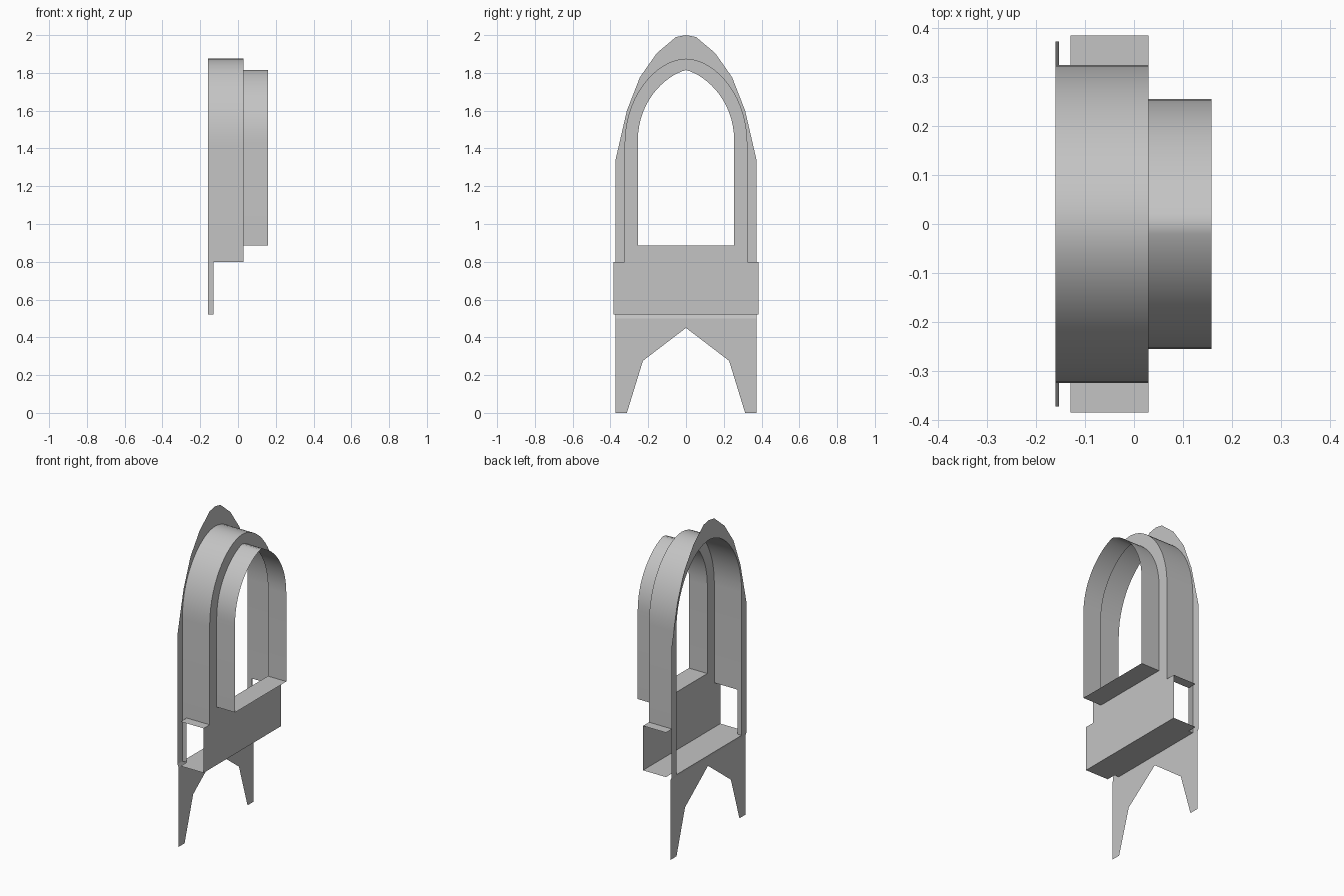
import bpy
import bmesh
from mathutils import Vector
from mathutils.geometry import interpolate_bezier

cube = bpy.data.objects.get("Cube")
if cube:
    bpy.data.objects.remove(cube, do_unlink=True)

grey = bpy.data.materials.new("plain grey")
grey.use_nodes = True
colour = (0.55, 0.55, 0.55, 1)
grey.diffuse_color = colour
grey.node_tree.nodes["Principled BSDF"].inputs["Base Color"].default_value = colour

# Main levels along the depth (x) and height (z)
BACK, TAB, FRONT, NOSE = -0.16, -0.13, 0.03, 0.158
LEG_X = -0.153
BASE, LEDGE, SILL = 0.52, 0.8, 0.885
ARCH_Y, BOX_Y, PLATE_Y, INNER_Y = 0.325, 0.385, 0.373, 0.255


def arch(p0, p1, p2, p3, steps=16):
    """Half arch in (y, z), from the spring point up to the apex."""
    pts = interpolate_bezier(*(Vector((*p, 0)) for p in (p0, p1, p2, p3)), steps)
    return [(p.x, p.y) for p in pts]


def finish(name, bm):
    mesh = bpy.data.meshes.new(name)
    bm.to_mesh(mesh)
    bm.free()
    mesh.materials.append(grey)
    obj = bpy.data.objects.new(name, mesh)
    bpy.context.collection.objects.link(obj)
    mirror = obj.modifiers.new("Mirror", 'MIRROR')
    mirror.use_axis = (False, True, False)
    return obj


def sheet(name, x, outline):
    """Flat half sheet facing +x."""
    bm = bmesh.new()
    face = bm.faces.new([bm.verts.new((x, y, z)) for y, z in outline])
    face.normal_update()
    if face.normal.x < 0:
        face.normal_flip()
    return finish(name, bm)


def strip(name, path, x0, x1, outward=1):
    """Half profile swept along x, or sloped when x0 and x1 are per-point lists."""
    bm = bmesh.new()
    rows = [[bm.verts.new((x, y, z)) for y, z in path] for x in (x0, x1)]
    for i in range(len(path) - 1):
        f = bm.faces.new((rows[0][i], rows[0][i + 1], rows[1][i + 1], rows[1][i]))
        f.normal_update()
        away = f.calc_center_median() - Vector((0, 0, 1.2))
        if f.normal.dot(away) * outward < 0:
            f.normal_flip()
    return finish(name, bm)


outer_arch = arch((ARCH_Y, 1.42), (ARCH_Y, 1.7), (0.14, 1.875), (0, 1.875))
inner_arch = arch((INNER_Y, 1.44), (INNER_Y, 1.66), (0.1, 1.79), (0, 1.815))

# Back flange: faceted pointed outline around the arch opening
crown = [(PLATE_Y, 1.34), (0.313, 1.6), (0.244, 1.777), (0.154, 1.905),
         (0.053, 1.99), (0, 2)]
sheet("back_flange", BACK, [(ARCH_Y, BASE), (PLATE_Y, BASE)] + crown + outer_arch[::-1])

# Legs, joined to the flange by a narrow sloped fold
FOLD = 0.5
sheet("legs", LEG_X, [(0, FOLD), (PLATE_Y, FOLD), (PLATE_Y, 0), (0.313, 0),
                      (0.228, 0.276), (0, 0.45)])
bm = bmesh.new()
bm.faces.new([bm.verts.new(p) for p in (
    (LEG_X, 0, FOLD), (LEG_X, PLATE_Y, FOLD), (BACK, PLATE_Y, BASE), (BACK, 0, BASE))])
finish("leg_fold", bm)

# Front face: arch frame above a wider box front
sheet("front_face", FRONT, [(0, BASE), (BOX_Y, BASE), (BOX_Y, LEDGE), (ARCH_Y, LEDGE)]
      + outer_arch + inner_arch[::-1] + [(INNER_Y, SILL), (0, SILL)])

# Arched tubes
outer_tube = strip("outer_tube", [(ARCH_Y, LEDGE)] + outer_arch, BACK, FRONT)
inner_tube = strip("inner_tube", [(0, SILL), (INNER_Y, SILL)] + inner_arch, FRONT, NOSE)

# Open-sided box: ledges, floor and narrow side tabs
strip("box_ledge", [(ARCH_Y, LEDGE), (BOX_Y, LEDGE)], TAB, FRONT, -1)
strip("box_floor", [(0, BASE), (BOX_Y, BASE)], TAB, FRONT)
strip("floor_lip", [(0, BASE), (ARCH_Y, BASE)], BACK, TAB)
strip("side_tab", [(ARCH_Y, BASE), (ARCH_Y, LEDGE)], BACK, TAB)

# Smooth the curved tubes, keeping the sill corners sharp
bpy.ops.object.select_all(action='DESELECT')
for obj in (outer_tube, inner_tube):
    obj.select_set(True)
bpy.context.view_layer.objects.active = outer_tube
bpy.ops.object.shade_smooth_by_angle()
